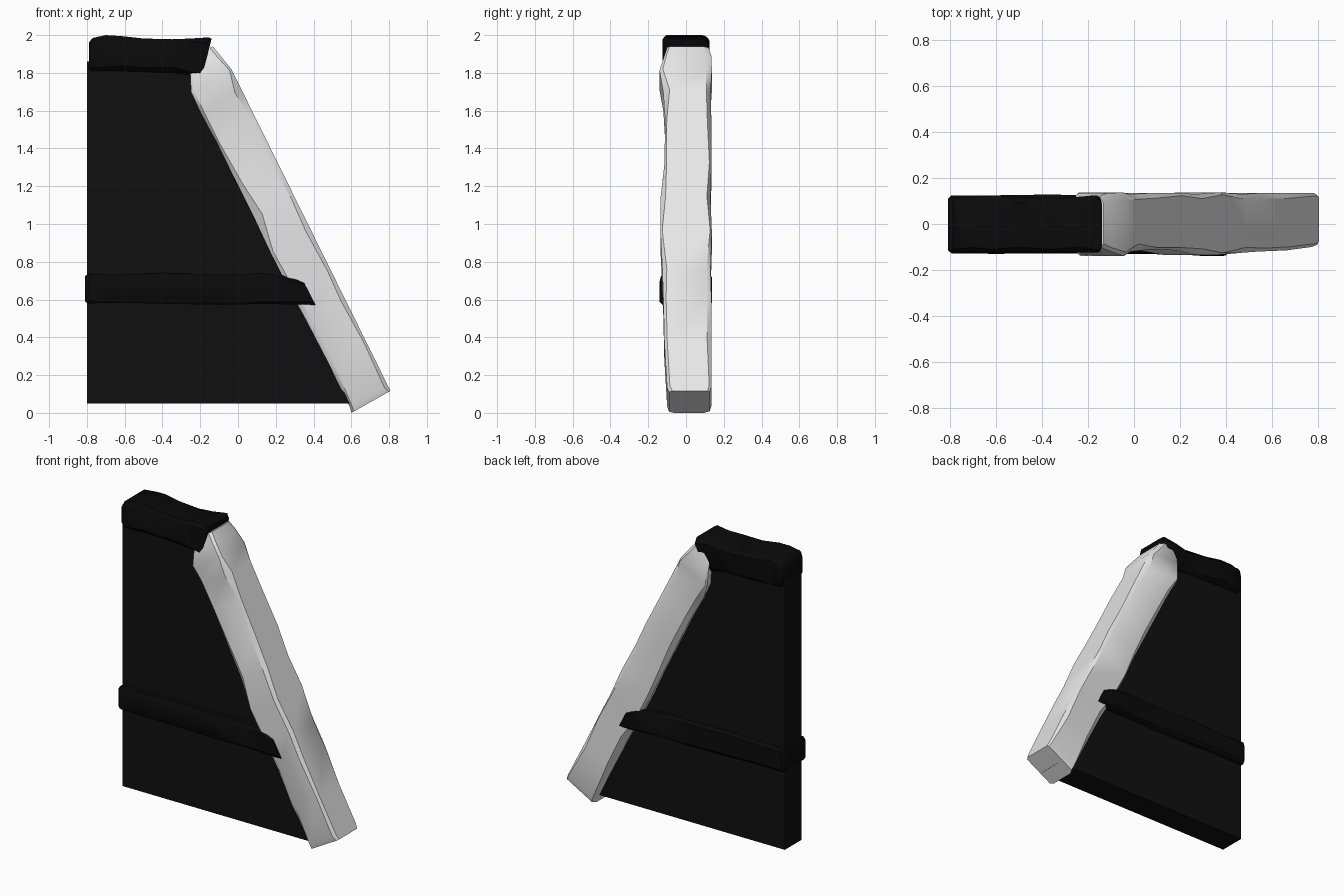
import bpy, bmesh, math, random
from mathutils import Vector

random.seed(4)
if "Cube" in bpy.data.objects:
    bpy.data.objects.remove(bpy.data.objects["Cube"], do_unlink=True)


def material(name, colour):
    m = bpy.data.materials.new(name)
    m.use_nodes = True
    m.diffuse_color = (*colour, 1)
    bsdf = next(n for n in m.node_tree.nodes if n.type == "BSDF_PRINCIPLED")
    bsdf.inputs["Base Color"].default_value = (*colour, 1)
    return m


PALE = material("pale_stone", (0.8, 0.8, 0.8))
BLACK = material("panel_black", (0.005, 0.005, 0.005))
DARK = material("trim_black", (0.003, 0.003, 0.003))


def finish(name, bm, mat, angle=None):
    bmesh.ops.recalc_face_normals(bm, faces=bm.faces)
    mesh = bpy.data.meshes.new(name)
    bm.to_mesh(mesh)
    bm.free()
    ob = bpy.data.objects.new(name, mesh)
    bpy.context.collection.objects.link(ob)
    mesh.materials.append(mat)
    if angle:
        bpy.ops.object.select_all(action="DESELECT")
        ob.select_set(True)
        bpy.context.view_layer.objects.active = ob
        bpy.ops.object.shade_smooth_by_angle(angle=math.radians(angle))
    return ob


def ring(a0, a1, b0, b1, cut, wobble):
    """Rectangle with unevenly chipped corners, as (a, b) pairs."""
    def c():
        return cut * random.uniform(1 - wobble, 1 + wobble)
    return [(a0 + c(), b0), (a1 - c(), b0), (a1, b0 + c()), (a1, b1 - c()),
            (a1 - c(), b1), (a0 + c(), b1), (a0, b1 - c()), (a0, b0 + c())]


def loft(name, rings, mat, angle):
    bm = bmesh.new()
    rows = [[bm.verts.new(p) for p in r] for r in rings]
    for r, s in zip(rows, rows[1:]):
        for i in range(len(r)):
            j = (i + 1) % len(r)
            bm.faces.new((r[i], r[j], s[j], s[i]))
    bm.faces.new(rows[0])
    bm.faces.new(rows[-1])
    return finish(name, bm, mat, angle)


# Flat tapering panel
bm = bmesh.new()
outline = [(-0.8, 0.05), (0.69, 0.05), (-0.17, 1.86), (-0.8, 1.86)]
face = bm.faces.new([bm.verts.new((x, -0.085, z)) for x, z in outline])
ext = bmesh.ops.extrude_face_region(bm, geom=[face])
bmesh.ops.translate(bm, vec=(0, 0.175, 0),
                    verts=[v for v in ext["geom"] if isinstance(v, bmesh.types.BMVert)])
finish("panel", bm, BLACK)

# Sloping rough-hewn beam: distance along, front y, back y, corner cut
base = Vector((0.60, 0, 0.0))
along = Vector((-0.443, 0, 0.896))
across = Vector((0.87, 0, 0.49))
stations = [(0, -0.09, 0.125, 0.02), (0.03, -0.10, 0.135, 0.02), (0.3, -0.115, 0.135, 0.02),
            (0.55, -0.12, 0.135, 0.024), (0.72, -0.125, 0.13, 0.016), (0.95, -0.135, 0.137, 0.02),
            (1.15, -0.135, 0.13, 0.03), (1.35, -0.115, 0.135, 0.024), (1.6, -0.11, 0.135, 0.018),
            (1.78, -0.12, 0.13, 0.025), (1.9, -0.14, 0.137, 0.02), (2.0, -0.115, 0.135, 0.024),
            (2.07, -0.1, 0.12, 0.03)]
rings = []
for t, y0, y1, cut in stations:
    inner = 0 if t < 0.01 else random.uniform(-0.012, 0.012)
    outer = 0.238 if t < 1.95 else 0.225
    skew = 0.6 * max(0, t - 1.95)
    pts = ring(inner + skew, outer - skew * 0.3, y0, y1, cut, 0.6)
    rings.append([base + along * (t - 0.15 * max(0, a - 0.1) * (t > 2)) + across * a
                  + Vector((0, b, 0)) for a, b in pts])
loft("sloping_beam", rings, PALE, 35)


def bar(name, stations, cut, end_shear):
    """Horizontal trim: x, bottom z, top z, front y, back y per station."""
    rings = []
    for k, (x, z0, z1, y0, y1) in enumerate(stations):
        shear = end_shear if k >= len(stations) - 2 else 0
        mid = (z0 + z1) / 2
        rings.append([(x + shear * (z - mid) / (z1 - z0), y, z)
                      for y, z in ring(y0, y1, z0, z1, cut, 0.4)])
    loft(name, rings, DARK, 40)


# Rounded cap along the top
bar("top_cap", [(-0.79, 1.82, 1.96, -0.11, 0.10), (-0.77, 1.81, 1.985, -0.125, 0.115),
                (-0.70, 1.81, 2.0, -0.125, 0.115), (-0.62, 1.81, 1.995, -0.125, 0.125),
                (-0.5, 1.805, 1.982, -0.125, 0.118), (-0.35, 1.8, 1.978, -0.125, 0.11),
                (-0.25, 1.79, 1.982, -0.125, 0.118), (-0.18, 1.785, 1.988, -0.125, 0.125),
                (-0.165, 1.79, 1.98, -0.12, 0.115)], 0.022, 0.05)

# Band around the lower part
bar("lower_band", [(-0.81, 0.59, 0.725, -0.115, 0.11), (-0.795, 0.58, 0.735, -0.128, 0.125),
                   (-0.6, 0.583, 0.732, -0.13, 0.125), (-0.4, 0.578, 0.74, -0.128, 0.128),
                   (-0.1, 0.572, 0.733, -0.13, 0.126), (0.12, 0.577, 0.738, -0.132, 0.13),
                   (0.24, 0.575, 0.728, -0.135, 0.137), (0.33, 0.573, 0.712, -0.14, 0.138),
                   (0.38, 0.572, 0.69, -0.138, 0.136)], 0.014, -0.06)
